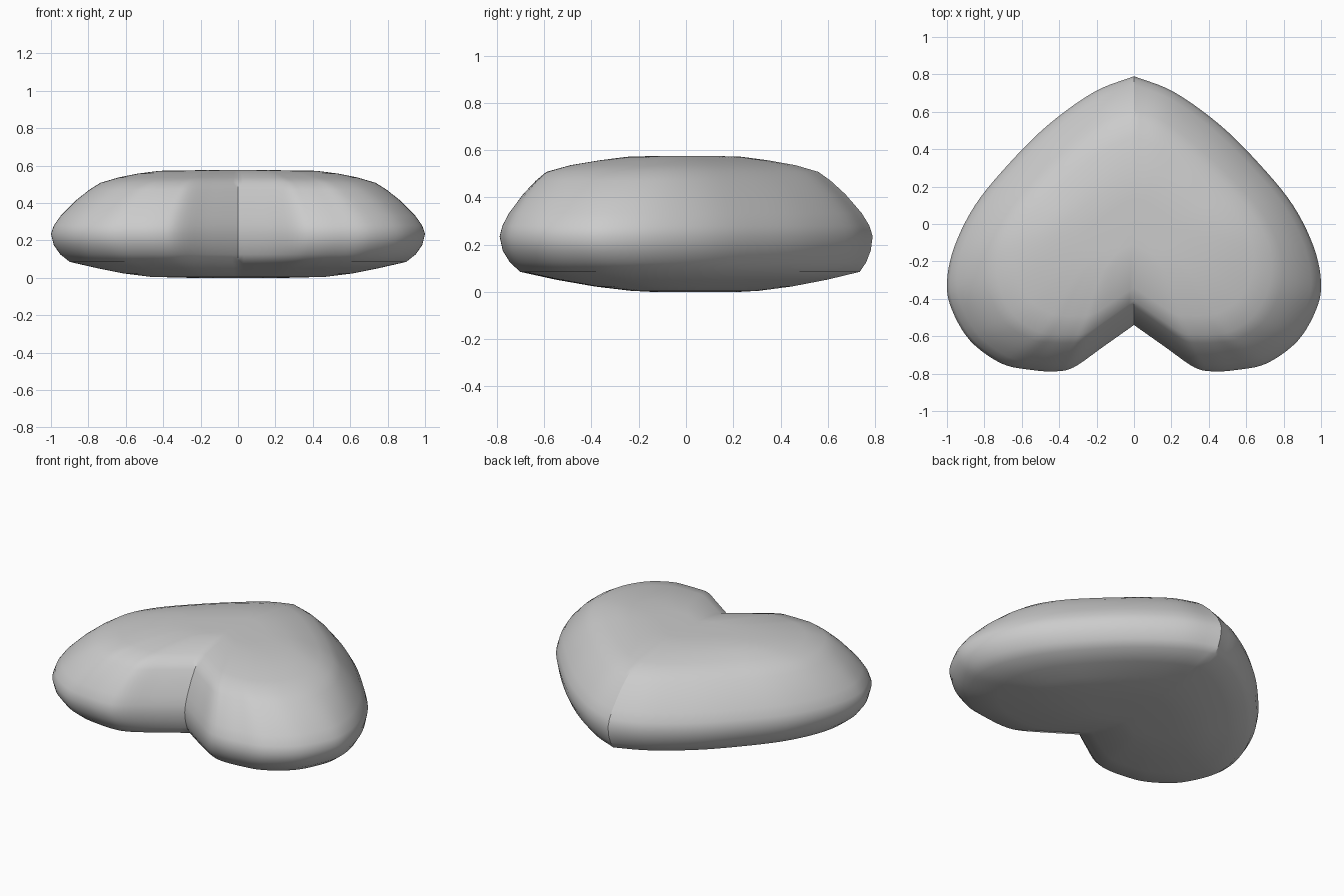
import bpy, bmesh
from mathutils import Vector

cube = bpy.data.objects.get("Cube")
if cube:
    bpy.data.objects.remove(cube, do_unlink=True)

# Half outlines, from the front notch round the lobe to the back tip
MID = [(0, -.54), (.17, -.66), (.32, -.765), (.42, -.788), (.55, -.78), (.71, -.745), (.875, -.625),
       (.975, -.455), (1, -.31), (.96, -.12), (.85, .1), (.68, .31), (.465, .525), (.215, .705), (0, .79)]
RIM = [(0, -.41), (.13, -.50), (.25, -.58), (.32, -.59), (.41, -.59), (.5, -.58), (.62, -.51),
       (.705, -.385), (.735, -.24), (.71, -.085), (.62, .07), (.475, .225), (.305, .38), (.14, .505), (0, .56)]
BASE = [(0, -.49), (.15, -.59), (.29, -.675), (.38, -.7), (.5, -.695), (.64, -.665), (.79, -.56),
        (.875, -.41), (.9, -.28), (.865, -.11), (.765, .09), (.61, .285), (.415, .485), (.19, .65), (0, .735)]


def smooth(points, steps=5):
    """Catmull-Rom curve through the points."""
    p = [Vector(q) for q in points]
    p = [2 * p[0] - p[1]] + p + [2 * p[-1] - p[-2]]
    out = []
    for a, b, c, d in zip(p, p[1:], p[2:], p[3:]):
        for s in range(steps):
            t = s / steps
            out.append(.5 * (2 * b + (c - a) * t + (2 * a - 5 * b + 4 * c - d) * t * t
                             + (3 * b - a - 3 * c + d) * t ** 3))
    return out + [p[-2]]


mid, rim, base = smooth(MID), smooth(RIM), smooth(BASE)


def scaled(ring, kx, ky, centre=0):
    return [Vector((v.x * kx, centre + (v.y - centre) * ky)) for v in ring]


def blend(a, b, k):
    return [u.lerp(v, k) for u, v in zip(a, b)]


# Stacked rings from the underside to the top plateau
layers = [(scaled(base, .3, .25, .05), 0), (scaled(base, .52, .38, .05), .005),
          (scaled(base, .68, .58, .05), .023), (scaled(base, .84, .8, .05), .052), (base, .085),
          (blend(base, mid, .5), .125), (blend(base, mid, .85), .175), (mid, .235),
          (blend(mid, rim, .06), .28), (blend(mid, rim, .2), .333), (blend(mid, rim, .5), .413),
          (blend(mid, rim, .77), .47), (rim, .508),
          (scaled(rim, .87, .83), .536), (scaled(rim, .73, .62), .557),
          (scaled(rim, .57, .42), .572), (scaled(rim, .3, .25), .575)]

bm = bmesh.new()
rings = [[bm.verts.new((max(p.x, 0), p.y, z)) for p in ring] for ring, z in layers]
for low, high in zip(rings, rings[1:]):
    for j in range(len(low) - 1):
        bm.faces.new((low[j], low[j + 1], high[j + 1], high[j]))
bottom, top = bm.verts.new((0, .03, 0)), bm.verts.new((0, 0, layers[-1][1]))
for j in range(len(mid) - 1):
    bm.faces.new((bottom, rings[0][j + 1], rings[0][j]))
    bm.faces.new((top, rings[-1][j], rings[-1][j + 1]))
for f in bm.faces:
    f.smooth = True
# Crisp creases down the notch and the tip
for e in bm.edges:
    if all(abs(v.co.x) < 1e-5 and .08 < v.co.z < .52 for v in e.verts):
        e.smooth = False

mesh = bpy.data.meshes.new("heart_cushion")
bm.to_mesh(mesh)
bm.free()
heart = bpy.data.objects.new("heart_cushion", mesh)
bpy.context.collection.objects.link(heart)
mirror = heart.modifiers.new("mirror", 'MIRROR')
mirror.use_clip = True

grey = bpy.data.materials.new("light_grey")
grey.use_nodes = True
colour = (.6, .6, .6, 1)
grey.diffuse_color = colour
grey.node_tree.nodes["Principled BSDF"].inputs["Base Color"].default_value = colour
mesh.materials.append(grey)
